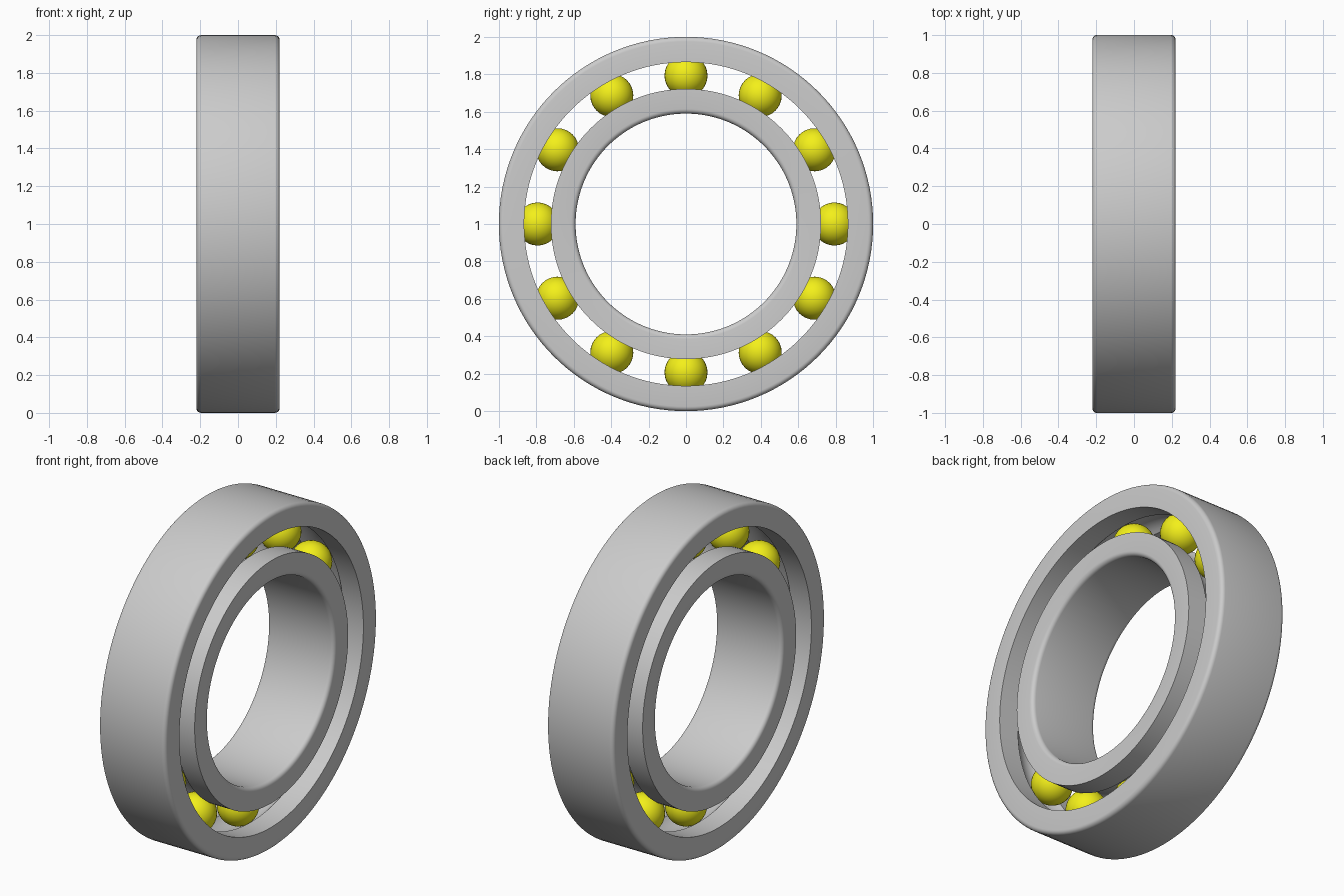
import bpy, bmesh, math

if "Cube" in bpy.data.objects:
    bpy.data.objects.remove(bpy.data.objects["Cube"])

CENTRE_Z = 1.0
HALF_W = 0.22      # half width of both rings
PITCH_R = 0.793    # radius of the ball circle
BALL_R = 0.115
GROOVE_R = 0.117
FILLET = 0.025
SEGMENTS = 128


def smooth(obj):
    bpy.ops.object.select_all(action='DESELECT')
    obj.select_set(True)
    bpy.context.view_layer.objects.active = obj
    bpy.ops.object.shade_smooth_by_angle(angle=math.radians(35))


def ring_profile(plain_r, race_r):
    """Closed (x, radius) section: filleted plain side, grooved race side."""
    s = 1 if plain_r > race_r else -1
    pts = []
    # rounded corners on the plain side
    for cx, a0 in ((-HALF_W + FILLET, 180), (HALF_W - FILLET, 90)):
        for i in range(6):
            a = math.radians(a0 - 18 * i)
            pts.append((cx + FILLET * math.cos(a),
                        plain_r - s * FILLET * (1 - math.sin(a))))
    # race side with the ball groove
    pts.append((HALF_W, race_r))
    half = math.acos(abs(race_r - PITCH_R) / GROOVE_R)
    for i in range(13):
        a = half * (1 - i / 6)
        pts.append((GROOVE_R * math.sin(a), PITCH_R + s * GROOVE_R * math.cos(a)))
    pts.append((-HALF_W, race_r))
    return pts


def lathe(name, profile):
    """Revolve a closed section about the x axis."""
    bm = bmesh.new()
    loops = []
    for k in range(SEGMENTS):
        a = math.tau * k / SEGMENTS
        loops.append([bm.verts.new((x, r * math.sin(a), r * math.cos(a)))
                      for x, r in profile])
    n = len(profile)
    for k in range(SEGMENTS):
        p, q = loops[k], loops[(k + 1) % SEGMENTS]
        for i in range(n):
            j = (i + 1) % n
            bm.faces.new((p[i], p[j], q[j], q[i]))
    bmesh.ops.recalc_face_normals(bm, faces=bm.faces)
    mesh = bpy.data.meshes.new(name)
    bm.to_mesh(mesh)
    bm.free()
    obj = bpy.data.objects.new(name, mesh)
    obj.location.z = CENTRE_Z
    bpy.context.collection.objects.link(obj)
    smooth(obj)


# Outer and inner rings
lathe("outer_ring", ring_profile(1.0, 0.865))
lathe("inner_ring", ring_profile(0.59, 0.722))

# Yellow balls
yellow = bpy.data.materials.new("yellow")
yellow.diffuse_color = (0.9, 0.87, 0.01, 1)
yellow.use_nodes = True
yellow.node_tree.nodes["Principled BSDF"].inputs["Base Color"].default_value = yellow.diffuse_color
for k in range(12):
    a = math.tau * k / 12
    bpy.ops.mesh.primitive_uv_sphere_add(
        segments=32, ring_count=16, radius=BALL_R,
        location=(0, PITCH_R * math.sin(a), CENTRE_Z + PITCH_R * math.cos(a)))
    ball = bpy.context.object
    ball.name = f"ball_{k + 1}"
    ball.data.materials.append(yellow)
    smooth(ball)
